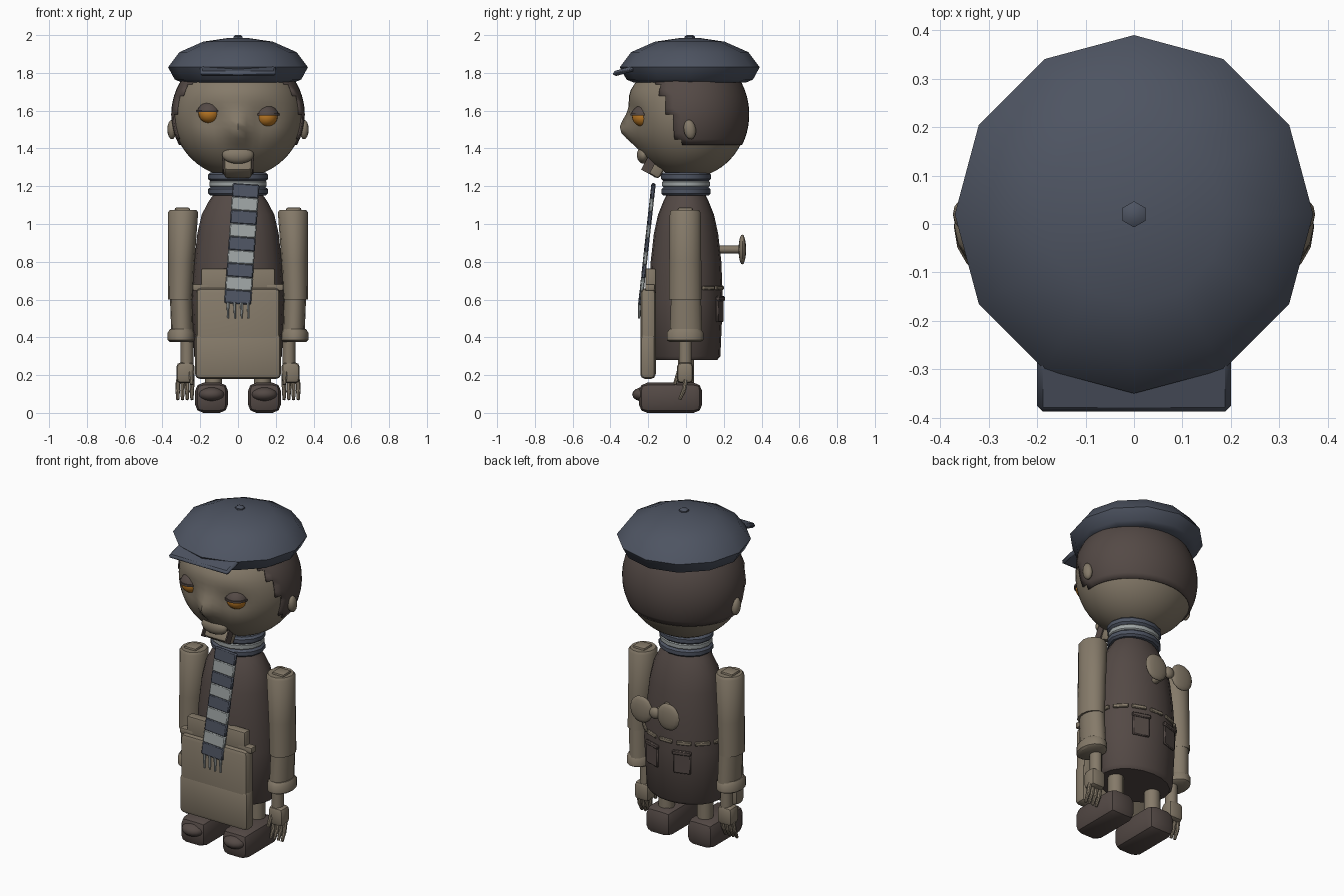
import bpy, bmesh, math
from mathutils import Vector, Matrix, Euler

cube = bpy.data.objects.get("Cube")
if cube:
    bpy.data.objects.remove(cube)


def material(name, r, g, b):
    m = bpy.data.materials.new(name)
    m.use_nodes = True
    m.diffuse_color = (r, g, b, 1)
    m.node_tree.nodes["Principled BSDF"].inputs["Base Color"].default_value = (r, g, b, 1)
    return m


TAN = material("tan", .235, .195, .142)
BROWN = material("dark brown", .088, .067, .06)
BLUE = material("slate blue", .076, .089, .122)
GREY = material("pale grey", .34, .37, .37)
ORANGE = material("amber", .5, .19, .018)


def finish(name, bm, mat, angle=40):
    bmesh.ops.recalc_face_normals(bm, faces=bm.faces)
    mesh = bpy.data.meshes.new(name)
    bm.to_mesh(mesh)
    bm.free()
    mesh.materials.append(mat)
    mesh.shade_smooth()
    mesh.set_sharp_from_angle(angle=math.radians(angle))
    ob = bpy.data.objects.new(name, mesh)
    bpy.context.collection.objects.link(ob)
    return ob


def loft(name, sections, n, mat, angle=40, turn=0):
    """Skin elliptical rings given as (x, y, z, rx, ry)."""
    bm = bmesh.new()
    rings = []
    for x, y, z, rx, ry in sections:
        steps = [math.tau * i / n + turn for i in range(n)]
        rings.append([bm.verts.new((x + rx * math.cos(a), y + ry * math.sin(a), z)) for a in steps])
    for low, high in zip(rings, rings[1:]):
        for i in range(n):
            j = (i + 1) % n
            bm.faces.new((low[i], low[j], high[j], high[i]))
    bm.faces.new(rings[0])
    bm.faces.new(rings[-1])
    return finish(name, bm, mat, angle)


def box(name, centre, size, mat, bevel=0.0, rot=(0, 0, 0), segments=2):
    bm = bmesh.new()
    bmesh.ops.create_cube(bm, size=1)
    bmesh.ops.scale(bm, vec=size, verts=bm.verts)
    if bevel:
        bmesh.ops.bevel(bm, geom=bm.edges[:], offset=bevel, segments=segments, profile=.5, affect='EDGES')
    bm.transform(Matrix.LocRotScale(Vector(centre), Euler(rot), None))
    return finish(name, bm, mat)


def ball(name, centre, radii, mat, u=20, v=12, rot=(0, 0, 0)):
    bm = bmesh.new()
    bmesh.ops.create_uvsphere(bm, u_segments=u, v_segments=v, radius=1)
    bm.transform(Matrix.LocRotScale(Vector(centre), Euler(rot), Vector(radii)))
    return finish(name, bm, mat, 60)


def rod(name, start, end, r1, r2, mat, n=8):
    bm = bmesh.new()
    a, b = Vector(start), Vector(end)
    bmesh.ops.create_cone(bm, cap_ends=True, segments=n, radius1=r1, radius2=r2, depth=(b - a).length)
    spin = Vector((0, 0, 1)).rotation_difference(b - a)
    bm.transform(Matrix.LocRotScale((a + b) / 2, spin, None))
    return finish(name, bm, mat)


def bump(x, z, cx, cz, w, h):
    return math.exp(-((x - cx) / w) ** 2 - ((z - cz) / h) ** 2)


def skull(grow):
    """Head form with a drawn-out nose and hollow eye sockets."""
    bm = bmesh.new()
    bmesh.ops.create_uvsphere(bm, u_segments=48, v_segments=32, radius=1)
    for v in bm.verts:
        v.co = Vector((v.co.x * .345, v.co.y * .312, v.co.z * .335)) * grow + Vector((0, .015, 1.58))
        x, y, z = v.co
        if y < 0:
            v.co.y -= .062 * bump(x, z, 0, 1.5, .05, .075)
            v.co.y -= .02 * bump(x, z, 0, 1.7, .3, .07)
            v.co.y += .02 * bump(abs(x), z, .15, 1.56, .07, .06)
    return bm


# Head and hair
finish("head", skull(1), TAN, 60)
hair = skull(1.025)


def is_hair(p):
    front = -.04 - (1.45 - p.z) * -.35 if p.z < 1.6 else -.093 - (p.z - 1.6) * .4
    if p.z < 1.6:
        front = -.04 - (p.z - 1.45) * .35
    return p.z > 1.43 and p.y > front


bmesh.ops.delete(hair, geom=[f for f in hair.faces if not is_hair(f.calc_center_median())], context='FACES')
hair_shell = finish("hair", hair, BROWN, 60)
solid = hair_shell.modifiers.new("thickness", 'SOLIDIFY')
solid.thickness = .012

# Eyes with heavy lids, and ears
for s, z in ((-1, 1.588), (1, 1.57)):
    x = s * .152
    ball("eye", (x, -.228, z), (.058, .058, .055), ORANGE)
    arc = [math.radians(a) for a in (12, 25, 45, 65, 85)]
    loft("eyelid", [(x, -.228, z + .06 * math.sin(a), .064 * math.cos(a), .064 * math.cos(a)) for a in arc], 20, BROWN)
    loft("lid_rim", [(x, -.228, z + h, .067, .067) for h in (.004, .016)], 20, BROWN)
    ball("ear", (s * .35, .02, 1.5), (.024, .032, .052), TAN, 12, 8, (.15, 0, 0))

# Hinged mouth and chin
ball("upper_lip", (0, -.225, 1.365), (.084, .035, .046), TAN)
box("chin", (0, -.165, 1.3), (.15, .1, .09), TAN, .02, (-.55, 0, 0))
for s in (-1, 1):
    box("jaw_slot", (s * .079, -.192, 1.32), (.008, .05, .1), BROWN, 0, (-.5, 0, 0))

# Flat cap with button and brim
cap_profile = ((1.75, .3), (1.765, .335), (1.83, .37), (1.91, .31), (1.965, .185), (1.985, .05))
loft("cap", [(0, .02, z, r, r) for z, r in cap_profile], 12, BLUE, 50)
loft("cap_button", [(0, .02, z, r, r) for z, r in ((1.97, .027), (1.993, .027), (2, .016))], 6, BLUE, 40, math.pi / 6)
box("cap_brim", (0, -.3, 1.818), (.4, .18, .028), BLUE, .012, (.28, 0, 0), 1)

# Scarf: collar rings, striped tail and fringe
loft("neck", [(0, 0, z, .1, .09) for z in (1.1, 1.32)], 12, TAN)
for z, half, r, mat in ((1.173, .022, .158, BLUE), (1.212, .022, .152, GREY), (1.25, .022, .16, BLUE)):
    loft("scarf_ring", [(0, 0, z + h * half, r - e, r * .85 - e)
                        for h, e in ((-1, .012), (-.5, 0), (.5, 0), (1, .012))], 14, mat)
for i in range(9):
    t = (i + .5) / 9
    box("scarf_stripe", (.043 - .045 * t, -.172 - .07 * t, 1.21 - .632 * t), (.142, .022, .074),
        GREY if i % 2 else BLUE, .006, (-.11, .07, 0), 1)
for i in range(4):
    x = -.054 + i * .036
    rod("scarf_fringe", (x, -.245, .585), (x + .002, -.248, .5), .009, .005, GREY, 6)

# Coat body
loft("coat", [(0, 0, .28, .215, .165), (0, 0, .3, .232, .182), (0, 0, .6, .248, .195), (0, 0, .8, .232, .187),
              (0, 0, .95, .215, .17), (0, 0, 1.05, .192, .148), (0, 0, 1.12, .155, .12),
              (0, 0, 1.17, .12, .095)], 20, BROWN, 50)

# Broken waistband, and pocket flaps on the back
for deg in (8, 38, 64, 90, 116, 142, 172):
    a = math.radians(deg)
    p = (.246 * math.cos(a), .192 * math.sin(a))
    spin = math.atan2(.192 * math.cos(a), -.246 * math.sin(a))
    box("waist_tie", (*p, .662), (.085, .016, .022), TAN, .004, (0, 0, spin), 1)
for s in (-1, 1):
    box("back_pocket", (s * .1, .178, .54), (.1, .014, .12), BROWN, .005, (0, 0, -s * .3), 1)
    box("pocket_flap", (s * .1, .183, .605), (.11, .018, .025), BROWN, .005, (0, 0, -s * .3), 1)

# Apron with bib and side tabs
box("apron", (0, -.2, .42), (.445, .08, .48), TAN, .025)
box("apron_lower", (0, -.202, .3), (.455, .08, .24), TAN, .025)
box("apron_bib", (0, -.187, .69), (.39, .055, .15), TAN, .01)
for s in (-1, 1):
    box("apron_tab", (s * .195, -.19, .665), (.09, .05, .035), TAN, .006)

# Wind-up key
rod("key_stem", (0, .16, .865), (0, .3, .865), .02, .02, TAN, 10)
ball("key_hub", (0, .297, .865), (.035, .022, .035), TAN, 12, 8)
for s in (-1, 1):
    ball("key_wing", (s * .09, .298, .865), (.075, .02, .08), TAN, 16, 8)

for s in (-1, 1):
    # Sleeves, with the upper half hanging over the lower
    loft("upper_sleeve", [(s * .305, -.004, .6, .066, .088), (s * .3, -.004, .8, .07, .087),
                          (s * .291, -.004, 1.06, .08, .084), (s * .29, -.004, 1.075, .07, .074)], 14, TAN)
    loft("lower_sleeve", [(s * .295, 0, .42, .058, .088), (s * .302, 0, .65, .06, .08)], 14, TAN)
    box("shoulder_peg", (s * .295, -.004, 1.075), (.08, .08, .025), TAN, .01)
    loft("cuff", [(s * .3, -.005, z, r, r * 1.38) for z, r in ((.375, .06), (.385, .072), (.425, .072), (.445, .06))],
         14, TAN)
    loft("wrist", [(s * .27, -.004, z, .034, .036) for z in (.22, .4)], 10, TAN)

    # Hands
    box("palm", (s * .278, -.005, .212), (.095, .085, .11), TAN, .022)
    for i in range(4):
        x = s * (.242 + i * .025)
        rod("finger", (x, .0, .175), (x + s * .002, -.012, .115), .013, .012, TAN)
        rod("fingertip", (x + s * .002, -.012, .118), (x + s * .002, -.034, .07), .012, .008, TAN)
    rod("thumb", (s * .25, -.035, .22), (s * .245, -.06, .15), .015, .01, TAN)

    # Legs and shoes
    loft("leg", [(s * .13, 0, z, .045, .045) for z in (.12, .3)], 10, TAN)
    box("shoe", (s * .14, -.082, .08), (.175, .335, .16), BROWN, .045)
    ball("toe_cap", (s * .14, -.225, .098), (.07, .06, .038), BROWN, 16, 8)
